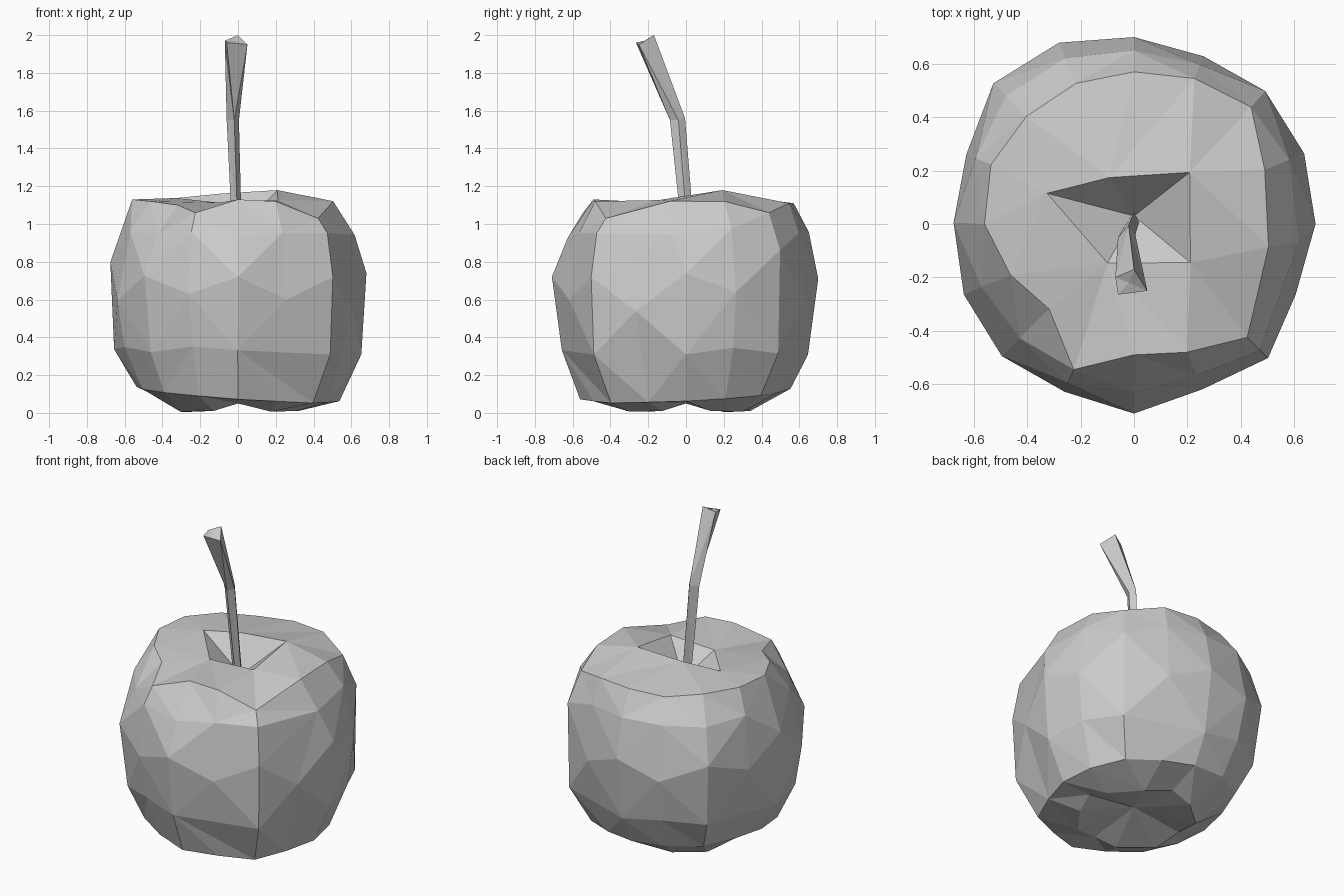
import bpy, bmesh, random
from math import sin, cos, tau

if "Cube" in bpy.data.objects:
    bpy.data.objects.remove(bpy.data.objects["Cube"])

random.seed(4)
N = 16


def loft(name, rings, low, high):
    """Skin rings of points and close both ends with a fan to a centre point."""
    bm = bmesh.new()
    vs = [[bm.verts.new(p) for p in ring] for ring in rings]
    n = len(vs[0])
    for a, b in zip(vs, vs[1:]):
        for i in range(n):
            j = (i + 1) % n
            bm.faces.new((a[i], a[j], b[j], b[i]))
    lo, hi = bm.verts.new(low), bm.verts.new(high)
    for i in range(n):
        j = (i + 1) % n
        bm.faces.new((vs[0][j], vs[0][i], lo))
        bm.faces.new((vs[-1][i], vs[-1][j], hi))
    bmesh.ops.triangulate(bm, faces=bm.faces[:], quad_method='SHORT_EDGE')
    bmesh.ops.recalc_face_normals(bm, faces=bm.faces[:])
    me = bpy.data.meshes.new(name)
    bm.to_mesh(me)
    bm.free()
    ob = bpy.data.objects.new(name, me)
    bpy.context.collection.objects.link(ob)
    return ob


def ring(radii, height):
    """Points at even angles; height is a function of (index, x, y)."""
    pts = []
    for i, r in enumerate(radii):
        x, y = r * cos(tau * i / N), r * sin(tau * i / N)
        pts.append((x, y, height(i, x, y)))
    return pts


def zigzag(z, step, amount=0.03):
    return lambda i, x, y: z + step * (-1) ** i + random.uniform(-amount, amount)


# Irregular outlines of the fruit, starting at +x and going round
belly = [.68, .69, .71, .68, .70, .735, .745, .68, .68, .69, .70, .68, .71, .67, .71, .66]
rim = [.50, .53, .62, .59, .57, .57, .57, .58, .56, .50, .45, .59, .49, .52, .60, .53]
rim_z = [1.13, 1.12, 1.06, 1.11, 1.11, 1.10, 1.12, 1.13,
         1.13, 1.12, 1.10, 1.06, 1.13, 1.12, 1.03, 1.09]
hollow = [.235, .25, .28, .19, .175, .19, .25, .34, .25, .19, .18, .16, .155, .17, .23, .27]

# Fruit body: underside, flanks, shoulder, then the stem hollow
flank = [r * (.96 - .04 * abs(sin(tau * i / N))) for i, r in enumerate(belly)]
flank[2] = flank[14] = .69
shoulder = [.62 * a + .38 * b for a, b in zip(belly, rim)]
fruit = loft("fruit", [
    ring([r * .50 for r in belly], lambda i, x, y: .05 if i % 4 == 0 else .01),
    ring([r * .79 for r in belly], lambda i, x, y: .10 - .07 * x + .05 * y),
    ring(flank, zigzag(.34, -.02, .02)),
    ring(belly, zigzag(.67, .05)),
    ring(shoulder, zigzag(.95, -.01, .02)),
    ring(rim, lambda i, x, y: rim_z[i]),
    ring(hollow, lambda i, x, y: 1.14 + .15 * y + .06 * x),
], (0, 0, .09), (0, .03, .97))

# Thin out to coarse irregular facets
dec = fruit.modifiers.new("facets", 'DECIMATE')
dec.ratio = .8

# Stem: four-sided, kinked towards the front and flared at the tip
loft("stem", [
    [(-.03, 0, .94), (0, -.02, .94), (.02, .01, .94), (0, .045, .94)],
    [(-.06, -.05, 1.55), (-.02, -.085, 1.55), (.005, -.04, 1.55), (-.02, -.005, 1.56)],
    [(-.07, -.20, 1.97), (-.06, -.265, 1.96), (.05, -.25, 1.95), (0, -.17, 2.0)],
], (0, .01, .94), (-.02, -.22, 1.97))
